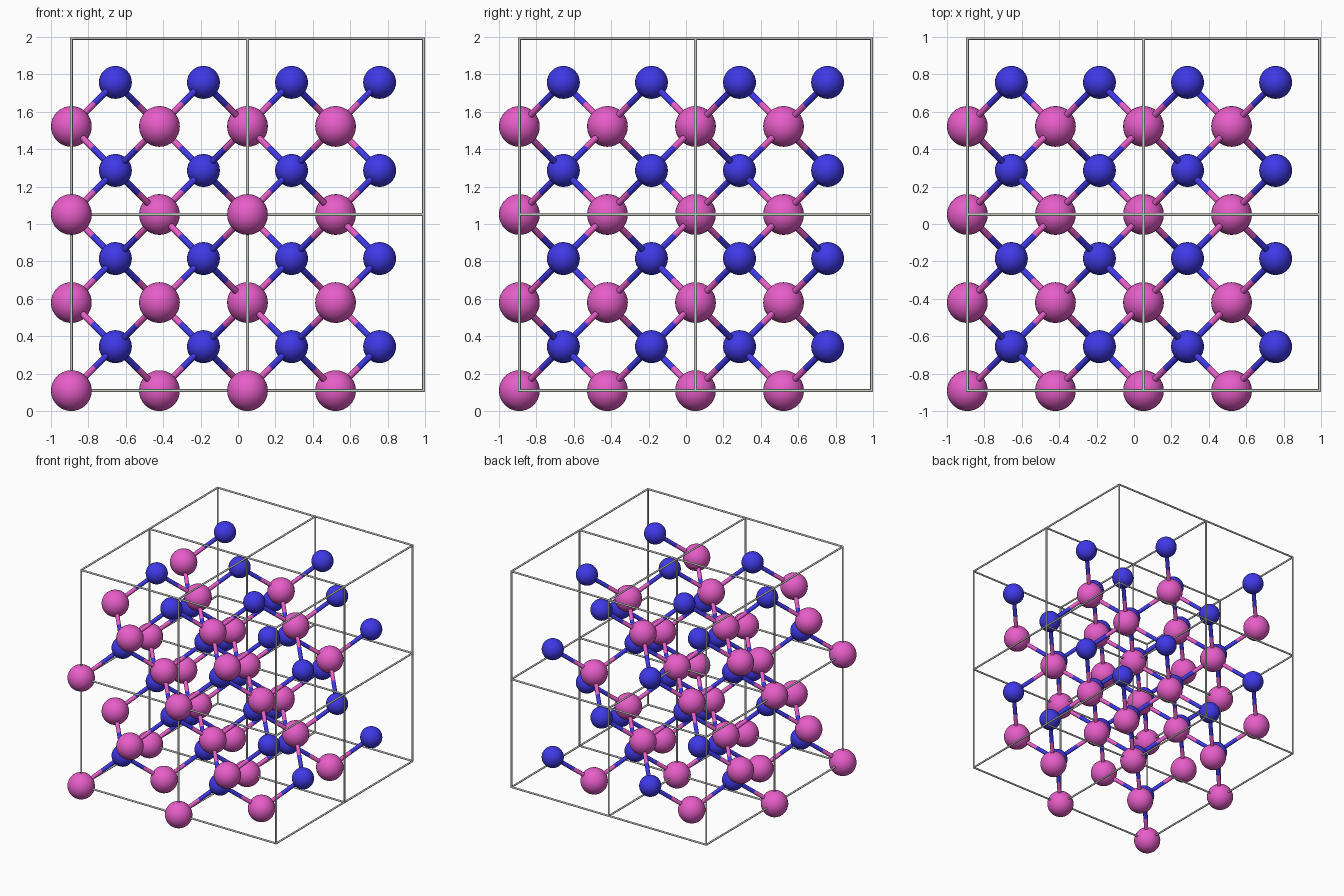
import bpy, bmesh
from itertools import product
from mathutils import Vector, Matrix

if "Cube" in bpy.data.objects:
    bpy.data.objects.remove(bpy.data.objects["Cube"], do_unlink=True)

PINK_R, BLUE_R = 0.109, 0.088      # atom radii
BOND_R, BAR_R = 0.017, 0.0075
CELL = (2 - PINK_R - BAR_R) / 2    # edge of one unit cell
ORIGIN = Vector((PINK_R - 1, PINK_R - 1, PINK_R))


def material(name, rgb):
    mat = bpy.data.materials.new(name)
    mat.use_nodes = True
    mat.diffuse_color = (*rgb, 1)
    bsdf = mat.node_tree.nodes["Principled BSDF"]
    bsdf.inputs["Base Color"].default_value = (*rgb, 1)
    bsdf.inputs["Roughness"].default_value = 0.6
    return mat


pink = material("pink", (0.8, 0.11, 0.58))
blue = material("blue", (0.05, 0.04, 0.8))
grey = material("light grey", (0.6, 0.61, 0.58))


def place(q):
    """Lattice position, counted in quarter cells, to world position."""
    return ORIGIN + Vector(q) * CELL / 4


def ball(bm, centre, radius, segments=32):
    bmesh.ops.create_uvsphere(bm, u_segments=segments, v_segments=segments // 2,
                              radius=radius, matrix=Matrix.Translation(centre))


def rod(bm, a, b, radius):
    turn = (b - a).to_track_quat('Z', 'Y').to_matrix().to_4x4()
    bmesh.ops.create_cone(bm, cap_ends=False, segments=16, radius1=radius,
                          radius2=radius, depth=(b - a).length,
                          matrix=Matrix.Translation((a + b) / 2) @ turn)


def finish(bm, name, mat):
    for face in bm.faces:
        face.smooth = True
    mesh = bpy.data.meshes.new(name)
    bm.to_mesh(mesh)
    bm.free()
    mesh.materials.append(mat)
    obj = bpy.data.objects.new(name, mesh)
    bpy.context.collection.objects.link(obj)


# Face-centred lattice of pink atoms; blue atoms sit a quarter cell further
pink_sites = {q for q in product(range(0, 8, 2), repeat=3) if sum(q) % 4 == 0}
blue_sites = {tuple(c + 1 for c in q) for q in pink_sites}

for name, sites, radius, mat in (("pink_atoms", pink_sites, PINK_R, pink),
                                 ("blue_atoms", blue_sites, BLUE_R, blue)):
    bm = bmesh.new()
    for q in sorted(sites):
        ball(bm, place(q), radius)
    finish(bm, name, mat)

# Tetrahedral bonds, each half taking the colour of its own atom
pink_half, blue_half = bmesh.new(), bmesh.new()
directions = [d for d in product((-1, 1), repeat=3) if d[0] * d[1] * d[2] > 0]
for q in sorted(pink_sites):
    for d in directions:
        other = tuple(a + b for a, b in zip(q, d))
        if other in blue_sites:
            a, b = place(q), place(other)
            middle = (a + b) / 2
            rod(pink_half, a, middle, BOND_R)
            rod(blue_half, middle, b, BOND_R)
finish(pink_half, "pink_bond_halves", pink)
finish(blue_half, "blue_bond_halves", blue)

# Wire frame of the eight unit cells, with rounded joints
bm = bmesh.new()
for u, v in product((0, 4, 8), repeat=2):
    for axis in range(3):
        start, end = [u, v], [u, v]
        start.insert(axis, 0)
        end.insert(axis, 8)
        rod(bm, place(start), place(end), BAR_R)
for q in product((0, 4, 8), repeat=3):
    ball(bm, place(q), BAR_R, 16)
finish(bm, "cell_frame", grey)
